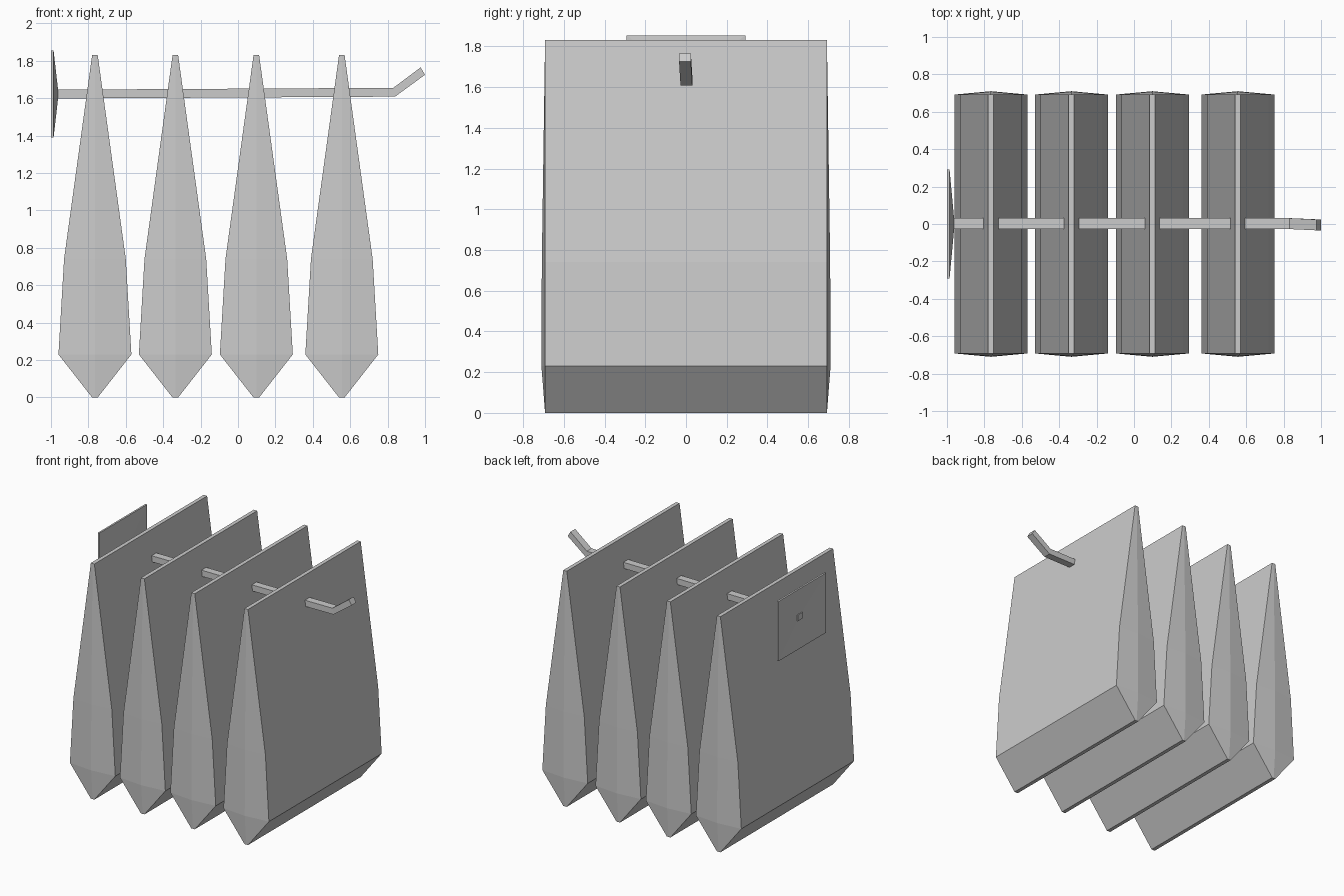
import bpy, bmesh
from mathutils import Vector

cube = bpy.data.objects.get("Cube")
if cube:
    bpy.data.objects.remove(cube, do_unlink=True)

GREY = (0.6, 0.6, 0.6, 1)
grey = bpy.data.materials.new("plain_grey")
grey.use_nodes = True
grey.diffuse_color = GREY
grey.node_tree.nodes["Principled BSDF"].inputs["Base Color"].default_value = GREY


def loft(name, rings):
    """Skin a stack of equal-length point rings and cap both ends."""
    bm = bmesh.new()
    loops = [[bm.verts.new(p) for p in ring] for ring in rings]
    for a, b in zip(loops, loops[1:]):
        for i in range(len(a)):
            j = (i + 1) % len(a)
            bm.faces.new((a[i], a[j], b[j], b[i]))
    bm.faces.new(loops[0])
    bm.faces.new(loops[-1])
    bmesh.ops.recalc_face_normals(bm, faces=bm.faces)
    mesh = bpy.data.meshes.new(name)
    bm.to_mesh(mesh)
    bm.free()
    mesh.materials.append(grey)
    obj = bpy.data.objects.new(name, mesh)
    bpy.context.collection.objects.link(obj)
    return obj


# Hanging panels: height, half width, depth of the end ridge
PROFILE = [(0, 0.015, 0.692), (0.23, 0.195, 0.71), (0.74, 0.165, 0.708), (1.83, 0.015, 0.692)]
DEPTH = 0.692


def panel_ring(cx, z, w, ridge):
    return [(cx - w, -DEPTH, z), (cx, -ridge, z), (cx + w, -DEPTH, z),
            (cx + w, DEPTH, z), (cx, ridge, z), (cx - w, DEPTH, z)]


for n, cx in enumerate((-0.765, -0.335, 0.098, 0.555), 1):
    loft(f"panel_{n}", [panel_ring(cx, *p) for p in PROFILE])

# Square rod with an upturned end: centre, cross-section direction
PATH = [((-0.985, 0.003, 1.622), (0, 1)), ((0.835, 0.002, 1.632), (-0.2, 1)),
        ((0.988, -0.005, 1.745), (-0.5, 0.84))]


def rod_ring(centre, up):
    c, u = Vector(centre), Vector((up[0], 0, up[1])) * 0.0235
    v = Vector((0, 0.029, 0))
    return [c - u - v, c - u + v, c + u + v, c + u - v]


loft("rod", [rod_ring(*p) for p in PATH])


# Shallow dished square plate at the end of the rod, running from back to hollow
def plate_ring(x, size):
    return [(x, sy * 0.291 * size, 1.622 + sz * 0.232 * size)
            for sy, sz in ((-1, -1), (1, -1), (1, 1), (-1, 1))]


loft("end_plate", [plate_ring(x, s) for x, s in
                   ((-0.962, 0.1), (-0.986, 1), (-1, 1), (-1, 0.965), (-0.978, 0.1))])
